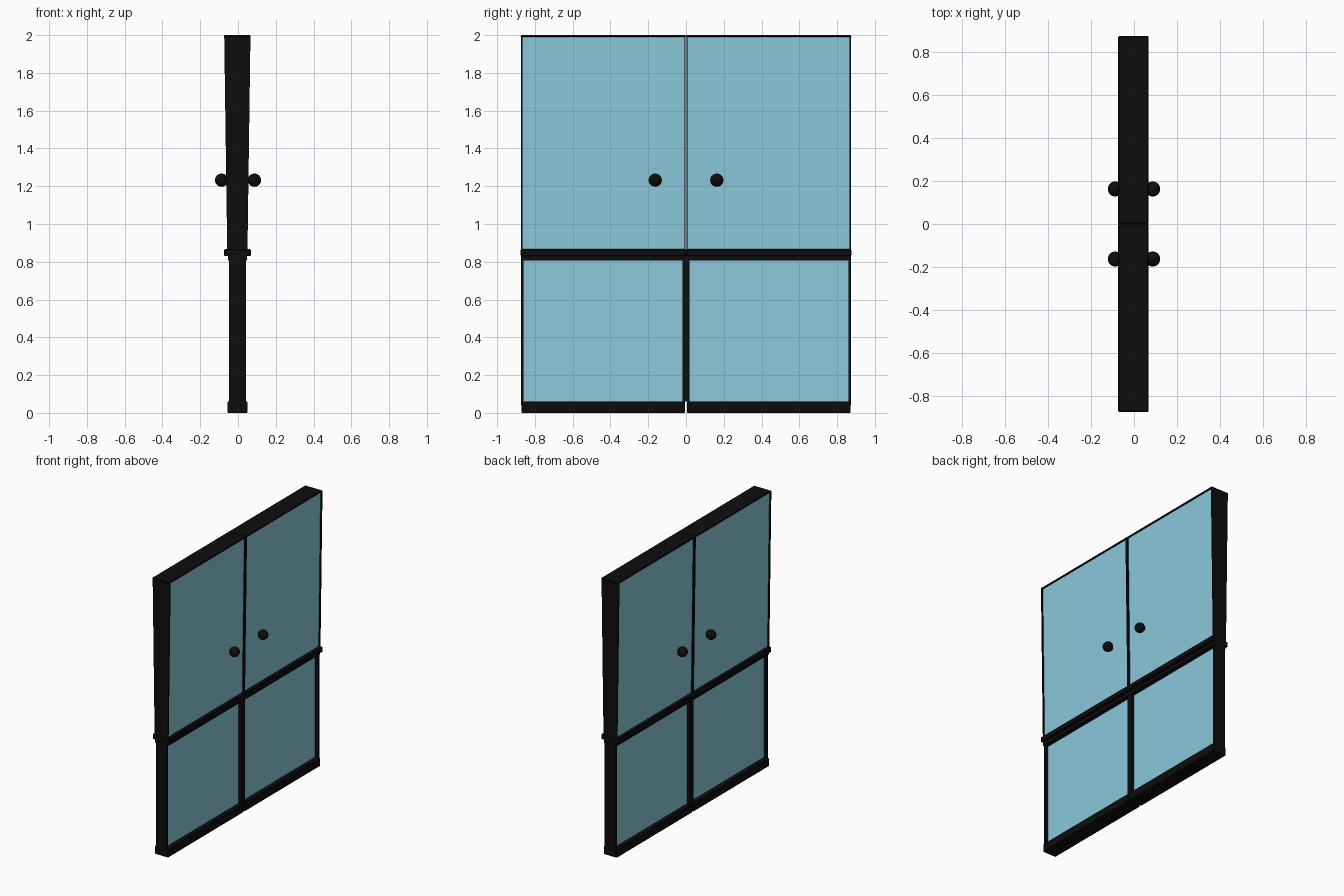
import bpy, bmesh

if "Cube" in bpy.data.objects:
    bpy.data.objects.remove(bpy.data.objects["Cube"])


def material(name, rgb):
    m = bpy.data.materials.new(name)
    m.diffuse_color = (*rgb, 1)
    m.use_nodes = True
    m.node_tree.nodes["Principled BSDF"].inputs["Base Color"].default_value = m.diffuse_color
    return m


BLACK = material("black_frame", (0.004, 0.004, 0.004))
GLASS = material("blue_glass", (0.26, 0.58, 0.71))


def slab(name, y, z, x_low, x_top=None, mat=BLACK, bevel=0):
    """Box whose depth in x may change between its bottom and its top."""
    x_top = x_top or x_low
    bm = bmesh.new()
    bmesh.ops.create_cube(bm, size=1)
    for v in bm.verts:
        xs = x_top if v.co.z > 0 else x_low
        v.co = (xs[v.co.x > 0], y[v.co.y > 0], z[v.co.z > 0])
    me = bpy.data.meshes.new(name)
    bm.to_mesh(me)
    bm.free()
    me.materials.append(mat)
    ob = bpy.data.objects.new(name, me)
    bpy.context.collection.objects.link(ob)
    if bevel:
        mod = ob.modifiers.new("bevel", 'BEVEL')
        mod.width = bevel
        mod.segments = 1
    return ob


W = 0.873                                            # width of one leaf
UP_LOW, UP_TOP = (-0.057, 0.05), (-0.073, 0.066)     # upper leaf tapers in depth
LOWER = (-0.048, 0.042)
GLASS_LOW, GLASS_TOP = (-0.047, 0.04), (-0.063, 0.056)

for label, s in (("left", -1), ("right", 1)):
    def span(a, b):
        return tuple(sorted((s * a, s * b)))

    # upper frame
    slab(label + "_upper_outer_stile", span(W - 0.008, W), (0.85, 1.998), UP_LOW, UP_TOP)
    slab(label + "_upper_inner_stile", span(0.0015, 0.009), (0.85, 1.998), UP_LOW, UP_TOP)
    slab(label + "_top_rail", span(0.0, W + 0.002), (1.99, 2.0), (-0.074, 0.067), bevel=0.004)
    slab(label + "_upper_glass", span(0.005, W - 0.004), (0.85, 1.995),
         GLASS_LOW, GLASS_TOP, GLASS)

    # middle rail with a narrower strip under it
    slab(label + "_middle_rail", span(0.0, W + 0.002), (0.83, 0.867), (-0.073, 0.068), bevel=0.004)
    slab(label + "_middle_rail_strip", span(0.0, W), (0.808, 0.835), (-0.054, 0.048))

    # lower frame
    slab(label + "_lower_outer_stile", span(W - 0.014, W), (0.04, 0.82), LOWER)
    slab(label + "_lower_inner_stile", span(0.0, 0.018), (0.06, 0.82), LOWER)
    slab(label + "_lower_glass", span(0.01, W - 0.008), (0.05, 0.82), (-0.022, 0.016), mat=GLASS)
    slab(label + "_bottom_rail", span(0.006, W - 0.002), (0.0, 0.06), (-0.056, 0.05), bevel=0.003)

    # round knobs on both faces
    for face, fx in (("front", 1), ("back", -1)):
        bpy.ops.mesh.primitive_uv_sphere_add(segments=32, ring_count=16, radius=0.035,
                                             location=(fx * 0.087, s * 0.163, 1.232))
        knob = bpy.context.object
        knob.name = f"{label}_{face}_knob"
        knob.data.materials.append(BLACK)
        bpy.ops.object.shade_smooth()
